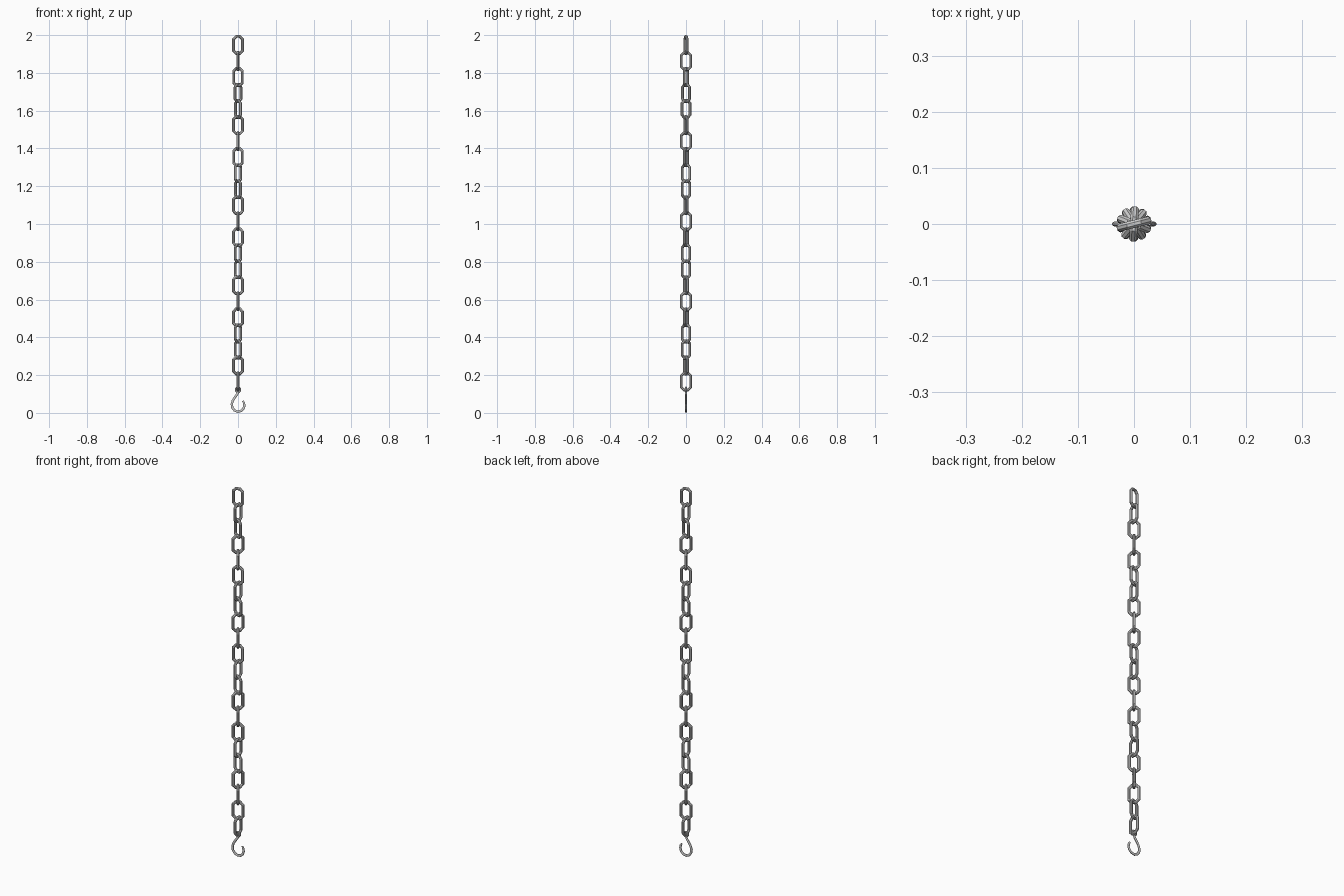
import bpy, bmesh
from math import radians, sin, cos, pi
from mathutils import Vector

if "Cube" in bpy.data.objects:
    bpy.data.objects.remove(bpy.data.objects["Cube"])


def tube(name, pts, radii, sides=8, closed=False, depth=1.0):
    """Sweep a round (or flattened) section along a path lying in the XZ plane."""
    bm = bmesh.new()
    P = [Vector((x, 0, z)) for x, z in pts]
    n = len(P)
    rings = []
    for i in range(n):
        a = P[i - 1] if (closed or i > 0) else P[i]
        b = P[(i + 1) % n] if (closed or i < n - 1) else P[i]
        d1 = (P[i] - a).normalized() if a != P[i] else (b - P[i]).normalized()
        d2 = (b - P[i]).normalized() if b != P[i] else d1
        t = (d1 + d2).normalized()
        side = Vector((-t.z, 0, t.x))
        miter = 1 / max(0.5, t.dot(d1))
        r = radii[i]
        angles = [(k + 0.5) * 2 * pi / sides for k in range(sides)]
        rings.append([bm.verts.new(P[i] + side * (r * miter * cos(q)) + Vector((0, r * depth * sin(q), 0)))
                      for q in angles])
    for i in range(n if closed else n - 1):
        A, B = rings[i], rings[(i + 1) % n]
        for k in range(sides):
            m = (k + 1) % sides
            bm.faces.new((A[k], A[m], B[m], B[k]))
    if not closed:
        bm.faces.new(rings[0])
        bm.faces.new(rings[-1])
    bmesh.ops.recalc_face_normals(bm, faces=bm.faces)
    me = bpy.data.meshes.new(name)
    bm.to_mesh(me)
    bm.free()
    return me


def add(name, mesh, z=0, angle=0):
    ob = bpy.data.objects.new(name, mesh)
    bpy.context.collection.objects.link(ob)
    ob.location.z = z
    ob.rotation_euler.z = radians(angle)
    return ob


# chain links: stretched octagon, each turned about 72 degrees from the one above
w, h, f, s = 0.0245, 0.0455, 0.0100, 0.0310
outline = [(w, -s), (w, s), (f, h), (-f, h), (-w, s), (-w, -s), (-f, -h), (f, -h)]
link = tube("chain_link", outline, [0.0075] * 8, closed=True)
for i in range(22):
    add(f"chain_link_{i + 1}", link, 1.9475 - i * 0.0848, 14 + 72.2 * i)

# small eye that hangs in the last link
eye = [(0.012 * cos(k * pi / 6), 0.012 * sin(k * pi / 6)) for k in range(12)]
add("hook_eye", tube("hook_eye", eye, [0.0055] * 12, closed=True, depth=0.8), 0.122)

# open hook, tapering to its tip
path = [(0.002, 0.112), (-0.005, 0.098), (-0.016, 0.083), (-0.027, 0.066),
        (-0.0330, 0.047), (-0.030, 0.028), (-0.019, 0.0135), (-0.002, 0.0067),
        (0.016, 0.010), (0.029, 0.022), (0.034, 0.039), (0.031, 0.054), (0.026, 0.064)]
radii = [0.0055] + [0.0067] * 9 + [0.0065, 0.006, 0.0045]
add("hook", tube("hook", path, radii, depth=0.68))
